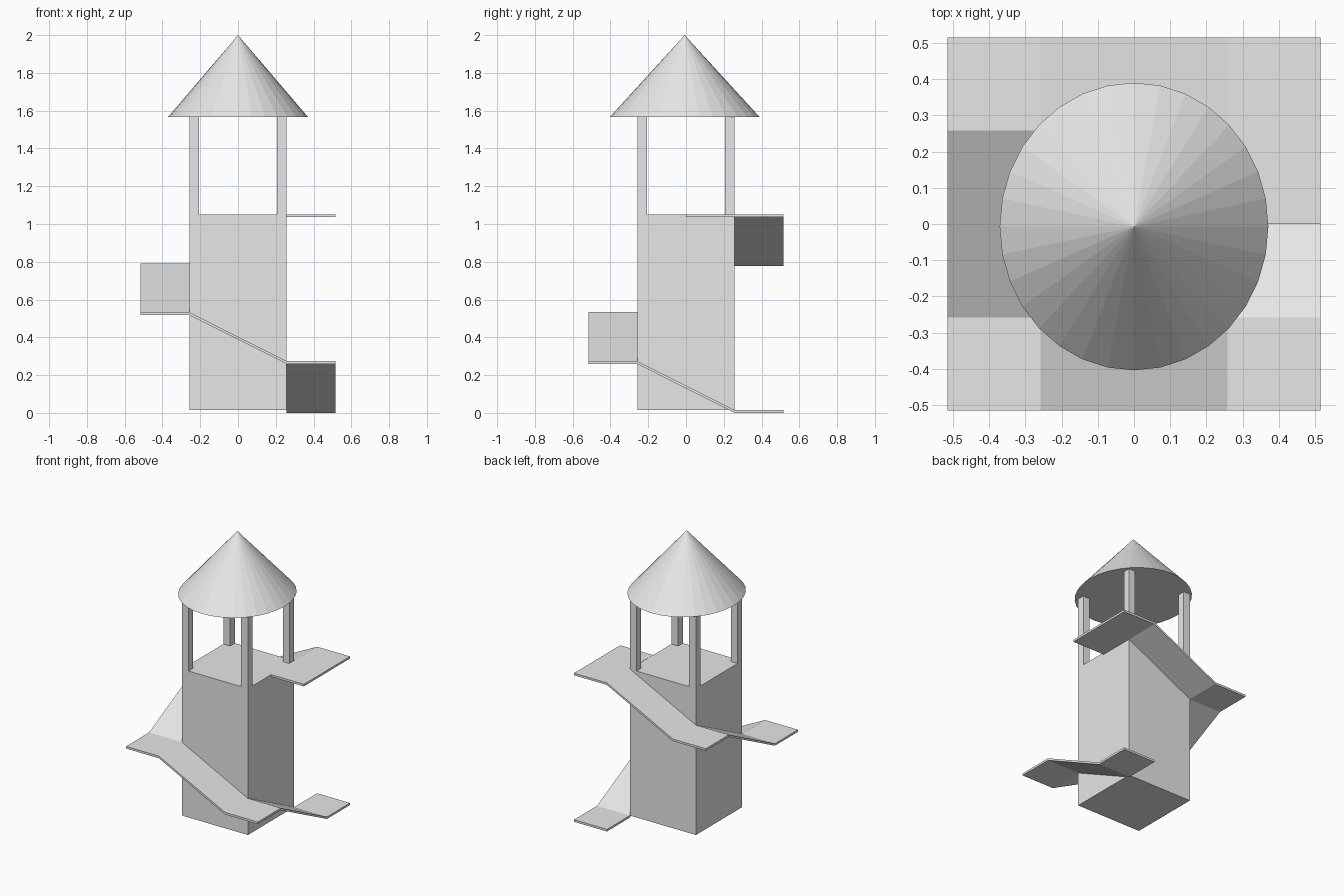
import bpy, bmesh
from math import pi
from mathutils import Matrix, Vector

cube = bpy.data.objects.get("Cube")
if cube:
    bpy.data.objects.remove(cube, do_unlink=True)

stone = bpy.data.materials.new("light grey")
stone.diffuse_color = (0.8, 0.8, 0.8, 1)
stone.use_nodes = True
stone.node_tree.nodes["Principled BSDF"].inputs["Base Color"].default_value = (0.8, 0.8, 0.8, 1)

INNER, OUTER = 0.258, 0.515     # tower half width, walkway outer edge
THICK, RISE = 0.015, 0.259      # walkway thickness, climb per side
FLOOR, EAVES, TOP = 1.05, 1.566, 2.0
POST = 0.052


def finish(name, bm):
    bmesh.ops.recalc_face_normals(bm, faces=bm.faces)
    mesh = bpy.data.meshes.new(name)
    bm.to_mesh(mesh)
    bm.free()
    mesh.materials.append(stone)
    obj = bpy.data.objects.new(name, mesh)
    bpy.context.collection.objects.link(obj)
    return obj


def slab(name, x0, x1, y0, y1, z0, z1, height, turn=0):
    """Block whose base runs from z0 at y0 to z1 at y1, turned in quarter turns."""
    bm = bmesh.new()
    bmesh.ops.create_cube(bm, size=1)
    for v in bm.verts:
        t = v.co.y + 0.5
        base = z0 + (z1 - z0) * t
        v.co = Vector((x0 + (x1 - x0) * (v.co.x + 0.5),
                       y0 + (y1 - y0) * t,
                       base + height * (v.co.z + 0.5)))
    bm.transform(Matrix.Rotation(-turn * pi / 2, 4, 'Z'))
    return finish(name, bm)


# Tower body
slab("tower_body", -INNER, INNER, -INNER, INNER, THICK, THICK, FLOOR - THICK)

# Corner posts carrying the roof
for i in range(4):
    slab(f"roof_post_{i + 1}", INNER - POST, INNER, INNER - POST, INNER,
         FLOOR, FLOOR, EAVES - FLOOR, i)

# Spiral walkway: a landing at each corner and a ramp along each side
for i in range(4):
    z = i * RISE
    slab(f"landing_{i + 1}", INNER, OUTER, INNER, OUTER, z, z, THICK, i)
    slab(f"ramp_{i + 1}", INNER, OUTER, INNER, -INNER, z, z + RISE, THICK, i)

# Longer landing that reaches the tower floor
slab("top_landing", INNER, OUTER, 0, OUTER, 4 * RISE, 4 * RISE, THICK)

# Slightly oval cone roof
bm = bmesh.new()
bmesh.ops.create_cone(bm, cap_ends=True, segments=32, radius1=1, radius2=0, depth=TOP - EAVES)
bmesh.ops.remove_doubles(bm, verts=bm.verts, dist=0.0001)
bm.transform(Matrix.Translation((0, -0.007, (TOP + EAVES) / 2)) @ Matrix.Diagonal((0.371, 0.397, 1, 1)))
finish("cone_roof", bm)
